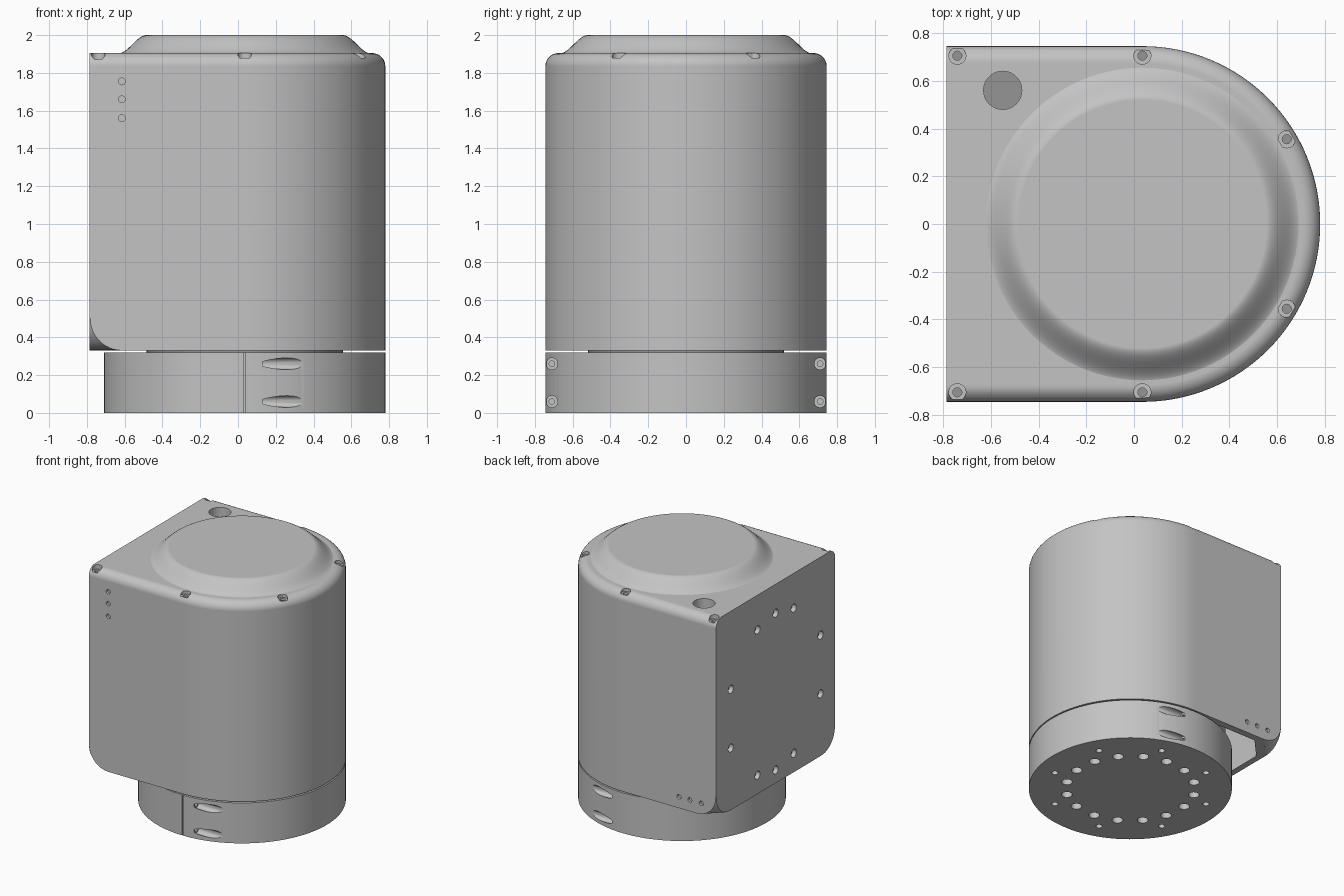
import bpy, bmesh
from math import sin, cos, pi, radians, sqrt
from mathutils import Vector

if "Cube" in bpy.data.objects:
    bpy.data.objects.remove(bpy.data.objects["Cube"])

CX, R, FLAT = 0.035, 0.745, -0.785      # round axis, radius, flat mounting side
BOTTOM, TOP = 0.33, 1.905
X, Y, Z = Vector((1, 0, 0)), Vector((0, 1, 0)), Vector((0, 0, 1))


def material(name, value):
    m = bpy.data.materials.new(name)
    m.use_nodes = True
    m.diffuse_color = (value, value, value, 1)
    m.node_tree.nodes["Principled BSDF"].inputs["Base Color"].default_value = m.diffuse_color
    return m


grey = material("light grey", 0.55)
dark = material("dark grey", 0.3)


def circle(center, axis, r, n=24):
    q = axis.to_track_quat('Z', 'Y')
    return [center + q @ Vector((r * cos(2 * pi * i / n), r * sin(2 * pi * i / n), 0))
            for i in range(n)]


def stack(bm, loops):
    """Skin a list of equal point loops and cap both ends."""
    rings = [[bm.verts.new(p) for p in loop] for loop in loops]
    n = len(rings[0])
    for a, b in zip(rings, rings[1:]):
        for i in range(n):
            j = (i + 1) % n
            bm.faces.new((a[i], a[j], b[j], b[i]))
    bm.faces.new(rings[0][::-1])
    bm.faces.new(rings[-1])


def prism(bm, points, vec):
    stack(bm, [points, [p + vec for p in points]])


def drill(bm, pos, axis, steps, out=0.03, n=24):
    """Stepped drill bit: steps are (radius, depth) below pos, axis points outward."""
    loops, height = [], out
    for r, depth in steps:
        loops += [circle(pos + axis * height, axis, r, n),
                  circle(pos - axis * depth, axis, r, n)]
        height = -depth
    stack(bm, loops)


def make(name, bm, mat):
    bmesh.ops.recalc_face_normals(bm, faces=bm.faces[:])
    me = bpy.data.meshes.new(name)
    bm.to_mesh(me)
    bm.free()
    me.materials.append(mat)
    ob = bpy.data.objects.new(name, me)
    bpy.context.scene.collection.objects.link(ob)
    return ob


def activate(ob):
    for o in bpy.context.selected_objects:
        o.select_set(False)
    ob.select_set(True)
    bpy.context.view_layer.objects.active = ob


def cut(ob, bm):
    cutter = make(ob.name + "_cutter", bm, grey)
    cutter.hide_render = True
    mod = ob.modifiers.new("cut", 'BOOLEAN')
    mod.operation, mod.solver, mod.object = 'DIFFERENCE', 'EXACT', cutter
    activate(ob)
    bpy.ops.object.modifier_apply(modifier=mod.name)
    bpy.data.objects.remove(cutter)


def smooth(ob):
    activate(ob)
    bpy.ops.object.shade_smooth_by_angle(angle=radians(30))
    ob.modifiers.new("even_shading", 'WEIGHTED_NORMAL').keep_sharp = True


def lathe(name, profile, mat, n=96):
    bm = bmesh.new()
    stack(bm, [circle(Vector((CX, 0, z)), Z, r, n) for r, z in profile])
    return make(name, bm, mat)


def disc(name, pos, r):
    bm = bmesh.new()
    prism(bm, circle(pos, Z, r), Z * 0.005)
    return make(name, bm, dark)


# Housing: D-shaped column, top rim rounded everywhere but on the flat side
def d_outline(r, z, n=64):
    arc = [Vector((CX + r * cos(a), r * sin(a), z))
           for a in (pi * (i / n - 0.5) for i in range(n + 1))]
    return [Vector((FLAT, -r, z))] + arc + [Vector((FLAT, r, z))]


ROUND = 0.07
rim = [(R - ROUND * (1 - cos(a)), TOP - ROUND * (1 - sin(a)))
       for a in (pi / 2 * i / 8 for i in range(9))]
bm = bmesh.new()
stack(bm, [d_outline(R, BOTTOM)] + [d_outline(r, z) for r, z in rim])
housing = make("housing", bm, grey)

bm = bmesh.new()
# Lid screw holes and cable hole
for s in (-1, 1):
    for x, y, floor in ((-0.74, 0.705, 1.87), (CX, 0.705, 1.88), (0.64, 0.355, 1.88)):
        drill(bm, Vector((x, s * y, floor)), Z, [(0.036, 0), (0.019, 0.03)], out=0.1)
        disc("screw_recess", Vector((x, s * y, floor - 0.031)), 0.02)
drill(bm, Vector((-0.55, 0.56, TOP)), Z, [(0.08, 0.12)], n=40)
disc("cable_hole_floor", Vector((-0.55, 0.56, TOP - 0.121)), 0.081)
# Indicator holes on the front and back walls
for z in (1.755, 1.66, 1.56):
    drill(bm, Vector((-0.615, -R, z)), -Y, [(0.018, 0.02)])
for x in (-0.655, -0.555, -0.46):
    drill(bm, Vector((x, R, 0.42)), Y, [(0.018, 0.02)])
# Mounting holes on the flat side
for a in (22, 68, 90, 112, 158, 202, 248, 270, 292, 338):
    t = radians(a)
    drill(bm, Vector((FLAT, 0.605 * cos(t), 1.055 + 0.62 * sin(t))), -X, [(0.032, 0.035)])
for s in (-1, 1):
    # Rounded-off lower corners
    outward, along = Vector((-1, s, 0)) / sqrt(2), Vector((1, s, 0)) / sqrt(2)
    u0 = Vector((FLAT, s * R, 0)).dot(outward)
    prof = [(u0 - 0.12 + 0.118 * cos(a), 0.5 - 0.169 * sin(a))
            for a in (pi / 2 * i / 12 for i in range(13))]
    prof += [(u0 - 0.12, 0.25), (u0 + 0.1, 0.25), (u0 + 0.1, 0.5)]
    prism(bm, [outward * u + Z * z - along * 0.4 for u, z in prof], along * 0.8)
    # Hollow underside between round base and flat wall
    pocket = [(-0.735, 0.14), (-0.735, 0.52), (-0.575, 0.69), (-0.2, 0.69)]
    pocket += [(CX + 0.7 * cos(radians(a)), 0.7 * sin(radians(a)))
               for a in range(110, 169, 6)]
    prism(bm, [Vector((x, s * y, 0.28)) for x, y in pocket], Z * 0.62)
cut(housing, bm)
smooth(housing)

# Raised lid with an S-shaped shoulder
shoulder = [(0.67 - 0.15 * t, TOP - 0.003 + 0.098 * (3 * t * t - 2 * t ** 3))
            for t in (i / 16 for i in range(17))]
smooth(lathe("lid_dome", [(0.67, TOP - 0.03)] + shoulder, grey))

# Thin neck in the gap
smooth(lathe("neck", [(0.52, 0.3), (0.52, 0.35)], dark))

# Rotating base
base = lathe("base", [(R, 0), (R, 0.32)], grey, 128)
bm = bmesh.new()
for s in (-1, 1):
    for z in (0.06, 0.26):
        drill(bm, Vector((0.13, s * 0.71, z)), X, [(0.031, 0), (0.015, 0.03)], out=0.5)
for count, ring, offset, r in ((16, 0.475, 16.5, 0.04), (8, 0.6, 27.5, 0.024)):
    for k in range(count):
        t = radians(offset + 360 * k / count)
        drill(bm, Vector((CX + ring * cos(t), ring * sin(t), 0)), -Z, [(r, 0.06)])
# Front seam
prism(bm, [Vector((CX + dx, -R - 0.02, z)) for dx, z in
           ((-0.003, -0.02), (0.003, -0.02), (0.003, 0.34), (-0.003, 0.34))], Y * 0.03)
cut(base, bm)
smooth(base)
